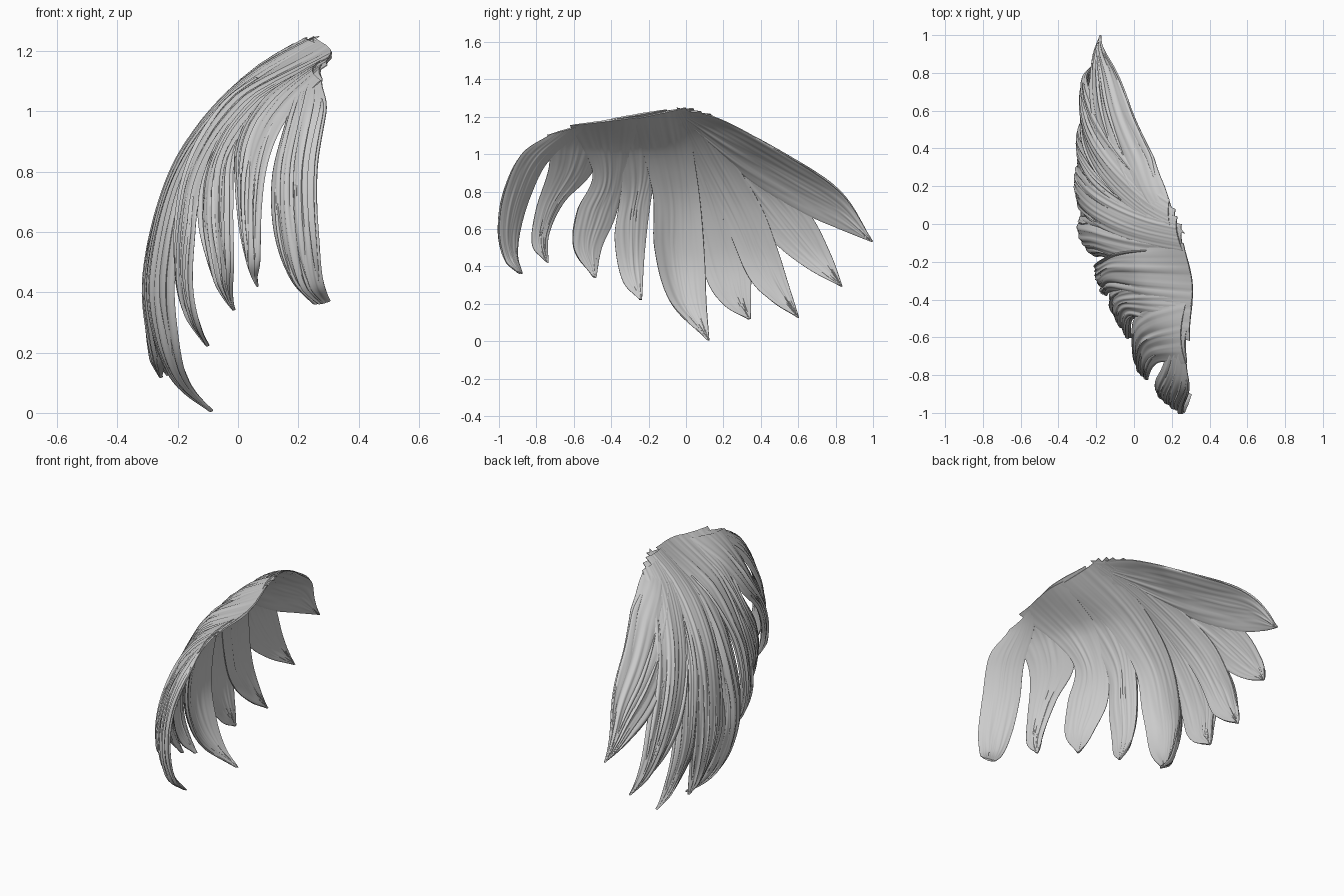
import bpy, bmesh, math, random
from mathutils import Vector, noise

if "Cube" in bpy.data.objects:
    bpy.data.objects.remove(bpy.data.objects["Cube"])

random.seed(4)


def spline(pts, t):
    """Catmull-Rom point on a list of tuples, t in 0..1."""
    n = len(pts) - 1
    i = min(int(t * n), n - 1)
    f = t * n - i
    b, c = Vector(pts[i]), Vector(pts[i + 1])
    a = Vector(pts[i - 1]) if i > 0 else 2 * b - c
    d = Vector(pts[i + 2]) if i + 2 <= n else 2 * c - b
    return 0.5 * (2 * b + (c - a) * f + (2 * a - 5 * b + 4 * c - d) * f * f
                  + (3 * b - a - 3 * c + d) * f ** 3)


# Side-to-side profile of the whole curved shell, as (x, z)
PROFILE = [(-.08, 0), (-.185, .1), (-.255, .25), (-.28, .45), (-.225, .72),
           (-.12, .93), (.03, 1.11), (.13, 1.19), (.25, 1.26)]
TABLE = [spline(PROFILE, i / 200) for i in range(201)]


def shell_x(y, z):
    if z <= TABLE[0].y:
        x = TABLE[0].x
    elif z >= TABLE[-1].y:
        x = TABLE[-1].x
    else:
        for a, b in zip(TABLE, TABLE[1:]):
            if a.y <= z <= b.y:
                x = a.x + (b.x - a.x) * (z - a.y) / max(b.y - a.y, 1e-6)
                break
    # broad flat crown in front of the peak
    s = min(1, max(0, (z - 1.02) / .17))
    x += .1 * math.exp(-((y + .32) / .25) ** 2) * s * s * (3 - 2 * s)
    if y < 0:
        x += 0.4 * (-y) ** 1.5
    else:
        d = max(0, 1.3 - .58 * y - z)
        x += .08 * math.exp(-d / .1) * min(1, y / .35)
    return x


def sheet(bm, left, right, curl, u0, u1, v0, v1, nu, nv, lift, thick, seed, taper):
    """Closed thin strip on the shell between two rails, with hair grooves."""
    cl, pl, cr, pr, cup = curl

    def point(u, v):
        p = spline(left, v).lerp(spline(right, v), u)
        x = shell_x(p.x, p.y) + cl * v ** pl * (1 - u) + cr * v ** pr * u
        x += cup * math.sin(math.pi * v ** 1.5) * (2 * u - 1) ** 2
        return Vector((x, p.x, p.y))

    outer, inner = [], []
    for j in range(nv + 1):
        s = j / nv
        v = v0 + (v1 - v0) * s
        w = math.sin(math.pi * min(1, .03 + s * .97)) ** .7 if taper else 1
        h = lift - .012 * (1 - w)
        ro, ri = [], []
        for i in range(nu + 1):
            k = i / nu
            u = (u0 + u1) / 2 + (k - .5) * (u1 - u0) * w
            p = point(u, v)
            vn, un = min(max(v, .02), .94), min(max(u, .03), .97)
            n = (point(un + .02, vn) - point(un - .02, vn)).cross(
                point(un, vn + .02) - point(un, vn - .02))
            n.normalize()
            if n.x > 0:
                n = -n
            body = math.sin(math.pi * k) ** .6 if 0 < k < 1 else 0
            tip = min(1, (1 - v) * 5 + .25) * min(1, v * 4 + .2)
            g = noise.noise(Vector((u * 14, v * 1.6, seed))) * .009
            g += noise.noise(Vector((u * 30, v * 2.2, seed + 9))) * .004
            g2 = noise.noise(Vector((u * 12, v * 2, seed + 30))) * .009
            ro.append(bm.verts.new(p + n * (h + (thick * body + g * (.3 + body)) * tip)))
            ri.append(bm.verts.new(p + n * (h - .003 - (thick * .35 * body + abs(g2) * body) * tip)))
        outer.append(ro)
        inner.append(ri)
    for j in range(nv):
        for i in range(nu):
            bm.faces.new((outer[j][i], outer[j][i + 1], outer[j + 1][i + 1], outer[j + 1][i]))
            bm.faces.new((inner[j][i], inner[j + 1][i], inner[j + 1][i + 1], inner[j][i + 1]))
        for i in (0, nu):
            bm.faces.new((outer[j][i], outer[j + 1][i], inner[j + 1][i], inner[j][i]))
    for j in (0, nv):
        for i in range(nu):
            bm.faces.new((outer[j][i], inner[j][i], inner[j][i + 1], outer[j][i + 1]))


def lock(name, left, right, curl, lift=0.0, strands=4):
    """One tapering lock: a grooved body plus loose strands on its outer face."""
    bm = bmesh.new()
    seed = random.random() * 50
    sheet(bm, left, right, curl, 0, 1, 0, 1, 36, 44, lift, .02, seed, False)
    for k in range(strands):
        c = (k + .5 + random.uniform(-.25, .25)) / strands
        w = random.uniform(.05, .09)
        sheet(bm, left, right, curl, c - w, c + w, random.uniform(.1, .35),
              random.uniform(.8, .98), 6, 32, lift + .013, .008,
              seed + k, True)
    bmesh.ops.recalc_face_normals(bm, faces=bm.faces)
    me = bpy.data.meshes.new(name)
    bm.to_mesh(me)
    bm.free()
    ob = bpy.data.objects.new(name, me)
    bpy.context.collection.objects.link(ob)
    bpy.context.view_layer.objects.active = ob
    ob.select_set(True)
    bpy.ops.object.shade_smooth_by_angle(angle=math.radians(60))
    ob.select_set(False)


# Locks from front to back; rails are (y, z) edge points ending at the tip,
# curl is (left edge, its power, right edge, its power, cupping)
lock("front_lock",
     [(-.72, 1.11), (-.88, 1.0), (-.97, .8), (-1, .6), (-.97, .44), (-.905, .37)],
     [(-.5, 1.17), (-.73, .97), (-.83, .78), (-.885, .6), (-.9, .46), (-.875, .36)],
     (.24, 1.3, .2, 3, 0))
lock("second_lock",
     [(-.74, 1.1), (-.73, .93), (-.8, .7), (-.82, .52), (-.76, .435)],
     [(-.38, 1.17), (-.5, .9), (-.65, .74), (-.73, .57), (-.735, .42)],
     (.08, 1.5, .1, 3, 0), .006)
lock("third_lock",
     [(-.62, 1.155), (-.5, .9), (-.58, .7), (-.6, .5), (-.5, .345)],
     [(-.25, 1.2), (-.33, .86), (-.38, .66), (-.45, .5), (-.48, .34)],
     (.12, 1.7, .13, 3, 0))
lock("fourth_lock",
     [(-.44, 1.175), (-.36, .8), (-.38, .55), (-.34, .33), (-.25, .225)],
     [(-.1, 1.235), (-.14, .97), (-.185, .76), (-.22, .47), (-.235, .225)],
     (.1, 1.7, .11, 3, 0), .006)
lock("middle_lock",
     [(-.28, 1.19), (-.18, .8), (-.17, .5), (-.09, .22), (.11, .01)],
     [(.0, 1.25), (.07, .8), (.1, .45), (.11, .2), (.125, .005)],
     (0, 3, 0, 3, .045))
lock("sixth_lock",
     [(-.15, 1.22), (0, .75), (.1, .36), (.2, .2), (.335, .12)],
     [(.04, 1.24), (.25, .75), (.34, .45), (.345, .25), (.345, .12)],
     (-.05, 3, -.05, 3, .02), .007)
lock("seventh_lock",
     [(-.08, 1.23), (.2, .65), (.33, .35), (.45, .22), (.6, .125)],
     [(.08, 1.23), (.37, .78), (.48, .52), (.55, .3), (.605, .125)],
     (-.03, 3, -.03, 3, .02))
lock("eighth_lock",
     [(-.05, 1.22), (.3, .75), (.47, .53), (.65, .39), (.83, .295)],
     [(.13, 1.21), (.45, .92), (.66, .68), (.77, .47), (.835, .295)],
     (.05, 3, .05, 3, .01), .007)
lock("rear_lock",
     [(-.02, 1.18), (.33, .87), (.62, .69), (.82, .6), (.995, .53)],
     [(-.05, 1.25), (.2, 1.18), (.55, .985), (.83, .79), (1.0, .535)],
     (.08, 3, .08, 3, 0))
